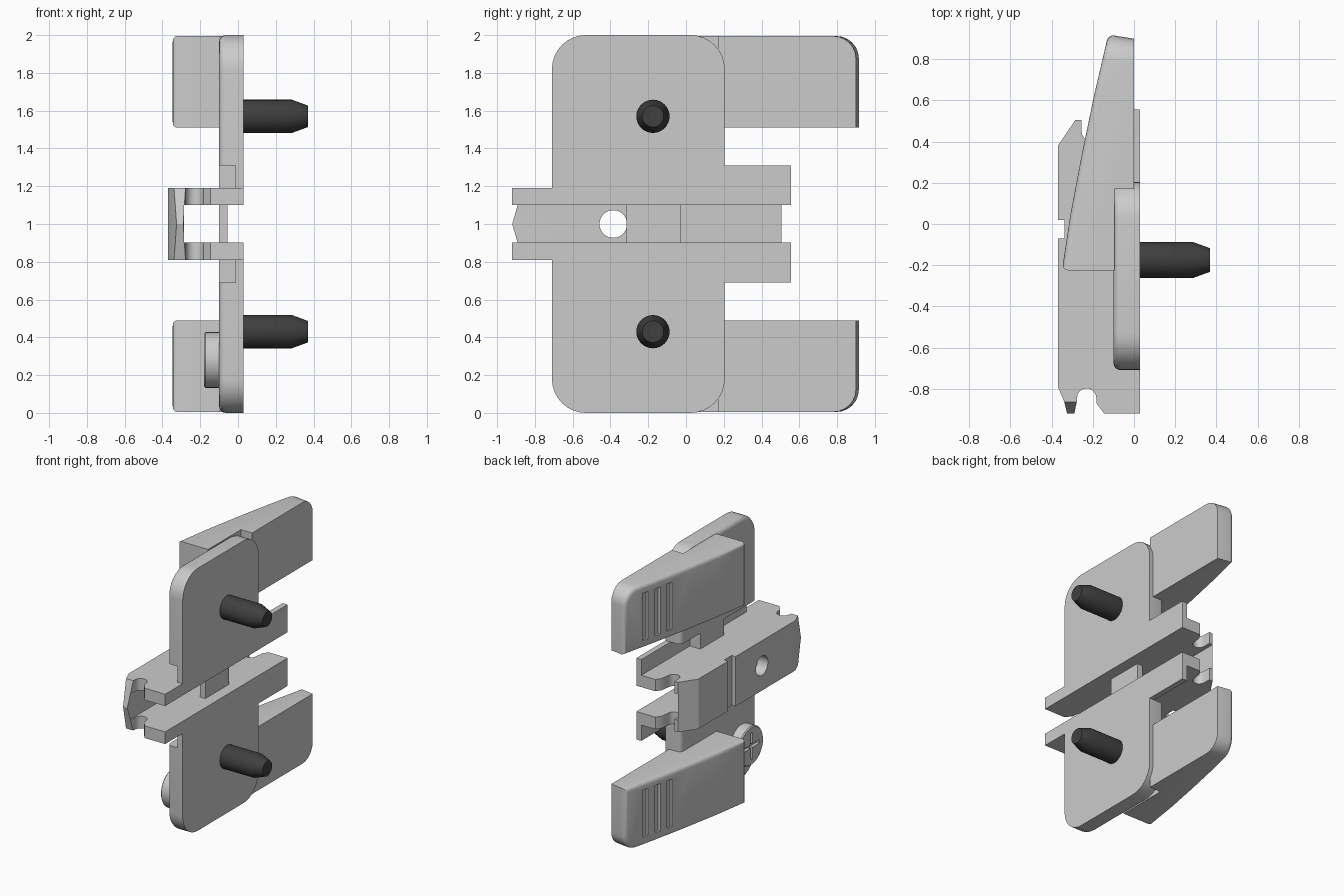
import bpy, bmesh, math
from mathutils import Vector, Matrix

if "Cube" in bpy.data.objects:
    bpy.data.objects.remove(bpy.data.objects["Cube"])

# All parts are modelled relative to the symmetry plane z = 1.


def finish(name, bm, mirror=False, z0=1.0, color=None):
    bmesh.ops.recalc_face_normals(bm, faces=bm.faces)
    me = bpy.data.meshes.new(name)
    bm.to_mesh(me)
    bm.free()
    ob = bpy.data.objects.new(name, me)
    ob.location.z = z0
    bpy.context.collection.objects.link(ob)
    if mirror:
        m = ob.modifiers.new("mirror", 'MIRROR')
        m.use_axis = (False, False, True)
    if color:
        mat = bpy.data.materials.new(name + "_material")
        mat.diffuse_color = color
        mat.use_nodes = True
        mat.node_tree.nodes["Principled BSDF"].inputs["Base Color"].default_value = mat.diffuse_color
        me.materials.append(mat)
    return ob


def prism(pts, axis, lo, hi):
    """Extrude a 2D outline: axis z takes (x, y), axis x takes (y, z)."""
    bm = bmesh.new()
    put = (lambda p: (p[0], p[1], lo)) if axis == 'z' else (lambda p: (lo, p[0], p[1]))
    face = bm.faces.new([bm.verts.new(put(p)) for p in pts])
    ext = bmesh.ops.extrude_face_region(bm, geom=[face])
    d = Vector((0, 0, hi - lo)) if axis == 'z' else Vector((hi - lo, 0, 0))
    bmesh.ops.translate(bm, vec=d, verts=[v for v in ext['geom'] if isinstance(v, bmesh.types.BMVert)])
    bmesh.ops.recalc_face_normals(bm, faces=bm.faces)
    return bm


def box(x0, x1, y0, y1, z0, z1):
    return prism([(x0, y0), (x1, y0), (x1, y1), (x0, y1)], 'z', z0, z1)


def lathe(profile, y, z, steps=32):
    """Revolve (x, radius) points about an axis parallel to x."""
    bm = bmesh.new()
    vs = [bm.verts.new((x, y + r, z)) for x, r in profile]
    es = [bm.edges.new(p) for p in zip(vs, vs[1:])]
    bmesh.ops.spin(bm, geom=vs + es, cent=(0, y, z), axis=(1, 0, 0), angle=math.tau, steps=steps)
    bmesh.ops.remove_doubles(bm, verts=bm.verts, dist=1e-4)
    return bm


def bevel(bm, pick, size, segs):
    es = [e for e in bm.edges if e.calc_face_angle(0) > 0.5 and pick(*[v.co for v in e.verts])]
    bmesh.ops.bevel(bm, geom=es, offset=size, segments=segs, profile=0.5, affect='EDGES')


def cut(ob, bm):
    c = finish("cutter", bm, z0=ob.location.z)
    c.hide_render = True
    bpy.context.view_layer.objects.active = ob
    m = ob.modifiers.new("cut", 'BOOLEAN')
    m.operation, m.object, m.solver = 'DIFFERENCE', c, 'EXACT'
    bpy.context.view_layer.update()
    bpy.ops.object.modifier_apply(modifier=m.name)
    bpy.data.objects.remove(c)


def arc(cx, cy, r, a0, a1, n=8):
    return [(cx + r * math.cos(math.radians(a0 + (a1 - a0) * i / n)),
             cy + r * math.sin(math.radians(a0 + (a1 - a0) * i / n))) for i in range(n + 1)]


# Mounting plates with rounded outer corners and softened back edge
outline = [(-.71, .31), (.205, .31)] + arc(.025, .82, .18, 0, 90) + arc(-.53, .82, .18, 90, 180)
bm = prism(outline, 'x', -.10, .03)
bevel(bm, lambda a, b: max(a.x, b.x) < -.09 and max(a.z, b.z) > .32, .035, 4)
finish("mounting_plate", bm, mirror=True)

# Thin flanges and bridge blocks joining plates to the rail clip
finish("flange", box(-.012, .03, -.71, .555, .185, .31), mirror=True)
finish("bridge_block", box(-.10, -.011, -.315, -.03, .18, .315), mirror=True)
finish("cross_bridge", box(-.10, -.055, -.315, -.03, -.105, .105))

# Rail clip: one U-shaped channel with hooks at both ends
clip = ([(.03, -.92), (.03, .555), (-.13, .555), (-.155, .52), (-.165, .46)]
        + arc(-.21, .45, .045, 0, -180)
        + [(-.255, .505), (-.285, .505), (-.37, .38), (-.37, .02), (-.337, .02),
           (-.337, -.07), (-.37, -.07), (-.37, -.79), (-.34, -.86), (-.325, -.92),
           (-.29, -.92), (-.278, -.865)]
        + arc(-.23, -.845, .047, 180, 0) + [(-.183, -.87), (-.145, -.92)])
body = finish("rail_clip", prism(clip, 'z', -.19, .19))
cut(body, box(-.285, .2, -1.1, .8, -.097, .10))
cut(body, lathe([(-.5, 0), (-.5, .073), (-.2, .073), (-.2, 0)], -.385, 0))
# pointed hook tip
for s in (1, -1):
    cut(body, prism([(-.92, 0), (-.862, s * .2), (-1.0, s * .2), (-1.0, 0)], 'x', -.45, -.25))

# Levers, wedge shaped with rounded outer face and grip grooves
wedge = [(0, .17), (0, .90), (-.125, .92), (-.195, .62), (-.255, .33), (-.308, .05),
         (-.35, -.225), (-.095, -.225), (-.095, .17)]
bm = prism(wedge, 'z', .51, .995)
bevel(bm, lambda a, b: min(a.y, b.y) > .85 and min(a.z, b.z) > .99, .12, 6)
bevel(bm, lambda a, b: max(a.x, b.x) < -.105, .03, 4)
lever = finish("lever", bm)
for y in (.73, .62, .51):
    x = -.125 - (.92 - y) * .228
    cut(lever, box(x - .1, x + .012, y - .025, y + .025, .57, .93))
m = lever.modifiers.new("mirror", 'MIRROR')
m.use_axis = (False, False, True)

# Dark locating pins
pin = [(.0, 0), (.0, .088), (.285, .088), (.37, .057), (.37, 0)]
finish("locating_pin", lathe(pin, -.175, .57), mirror=True, color=(.05, .05, .05, 1))

# Cross-slotted screw head on the lower plate
head = [(-.09, 0), (-.09, .148), (-.172, .148), (-.18, .14), (-.18, 0)]
screw = finish("screw_head", lathe(head, -.53, -.72))
cut(screw, box(-.3, -.155, -.63, -.43, -.733, -.707))
cut(screw, box(-.3, -.155, -.543, -.517, -.82, -.62))

# Smooth shading with sharp edges kept
bpy.ops.object.select_all(action='SELECT')
bpy.context.view_layer.objects.active = body
bpy.ops.object.shade_smooth_by_angle(angle=math.radians(30))
